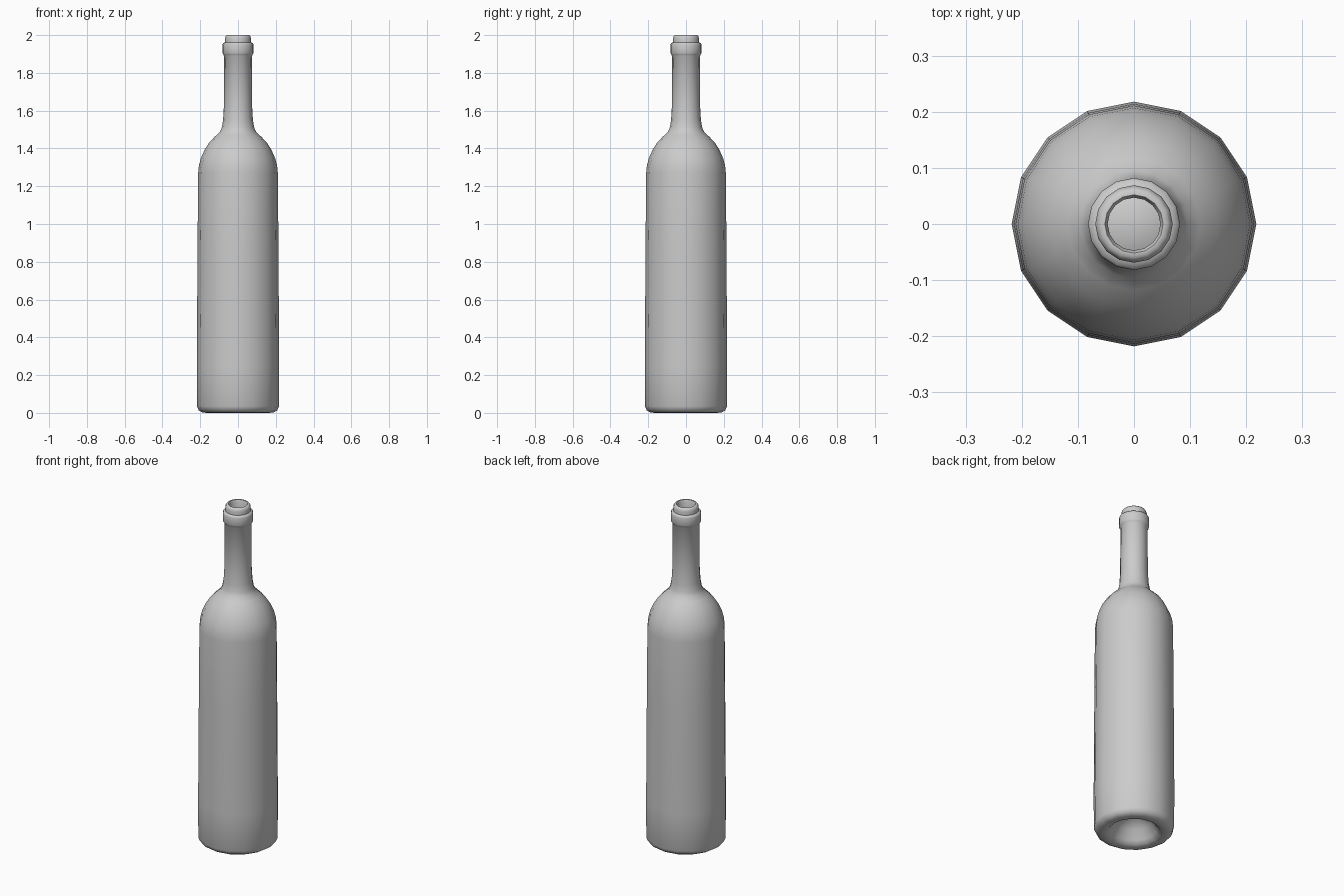
import bpy, bmesh, math

if "Cube" in bpy.data.objects:
    bpy.data.objects.remove(bpy.data.objects["Cube"])

SIDES = 16

# profile (radius, height): punt, foot, body, shoulder, neck, collar, lip, then inner wall
PROFILE = [
    (0, 0.12), (0.05, 0.11), (0.095, 0.075), (0.125, 0.025), (0.142, 0.006),
    (0.165, 0), (0.19, 0.003), (0.208, 0.014), (0.217, 0.035),
    (0.218, 0.25), (0.214, 0.9), (0.211, 1.27),
    (0.207, 1.31), (0.196, 1.35), (0.176, 1.395), (0.15, 1.435),
    (0.118, 1.467), (0.096, 1.487), (0.086, 1.51), (0.079, 1.55), (0.075, 1.62),
    (0.073, 1.89),
    (0.079, 1.898), (0.082, 1.905), (0.082, 1.95), (0.079, 1.958), (0.069, 1.962),
    (0.069, 1.982), (0.066, 1.993), (0.06, 2.0), (0.052, 2.0), (0.047, 1.99),
    (0.05, 1.9), (0.055, 1.55), (0.08, 1.47), (0.15, 1.39), (0.19, 1.27),
    (0.196, 0.06), (0.16, 0.035), (0.11, 0.095), (0.05, 0.13), (0, 0.14),
]


def lathe(name, profile):
    """Spin a profile about z; points on the axis become single vertices."""
    bm = bmesh.new()
    rings = []
    for r, z in profile:
        if r == 0:
            rings.append([bm.verts.new((0, 0, z))] * SIDES)
        else:
            rings.append([bm.verts.new((r * math.cos(2 * math.pi * i / SIDES),
                                        r * math.sin(2 * math.pi * i / SIDES), z))
                          for i in range(SIDES)])
    for a, b in zip(rings, rings[1:]):
        for i in range(SIDES):
            j = (i + 1) % SIDES
            corners = dict.fromkeys((a[i], a[j], b[j], b[i]))
            bm.faces.new(list(corners))
    bmesh.ops.recalc_face_normals(bm, faces=bm.faces)
    mesh = bpy.data.meshes.new(name)
    bm.to_mesh(mesh)
    bm.free()
    obj = bpy.data.objects.new(name, mesh)
    bpy.context.collection.objects.link(obj)
    return obj


bottle = lathe("wine_bottle", PROFILE)
bpy.context.view_layer.objects.active = bottle
bottle.select_set(True)
bpy.ops.object.shade_smooth_by_angle(angle=math.radians(50))
